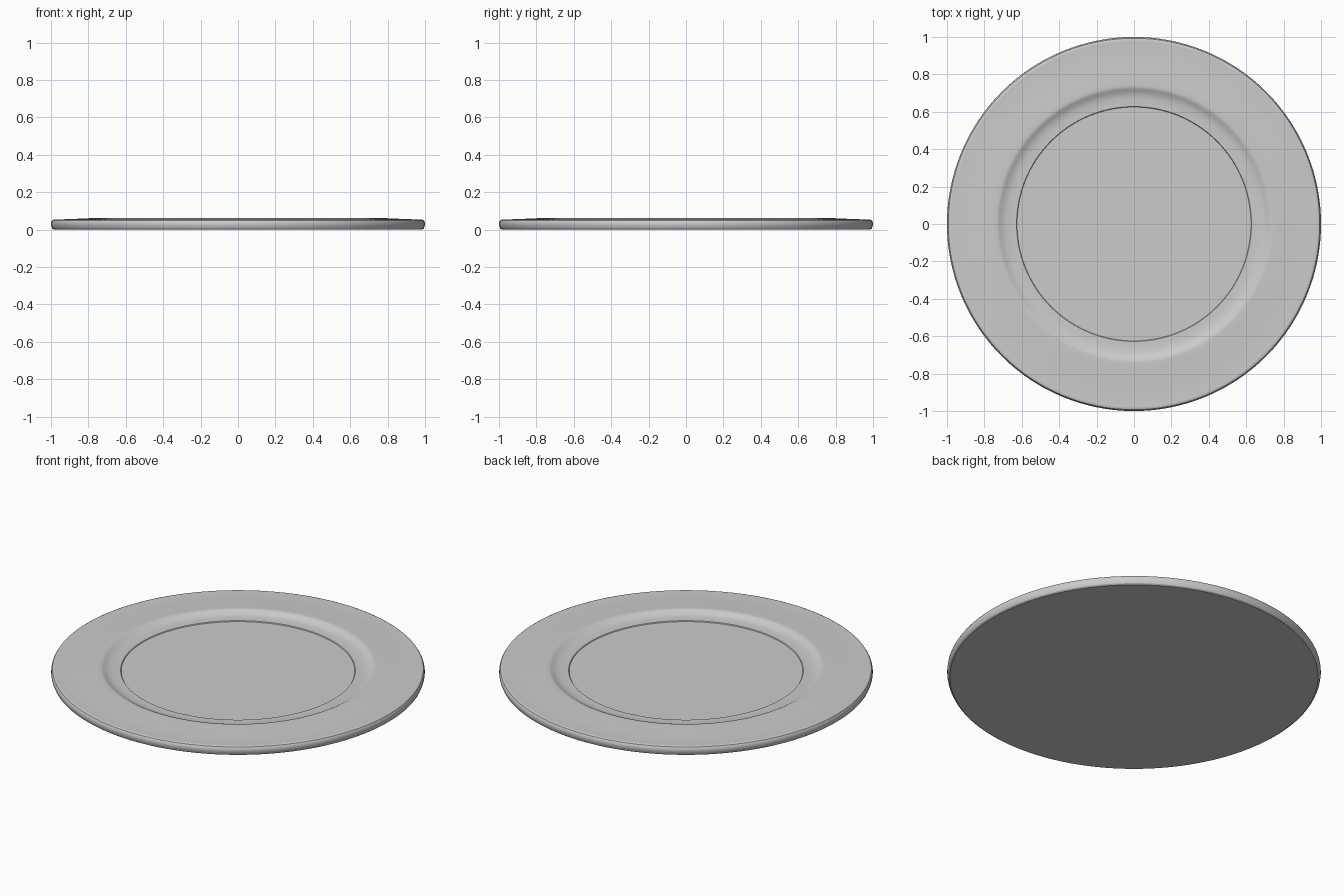
import bpy, bmesh, math

if "Cube" in bpy.data.objects:
    bpy.data.objects.remove(bpy.data.objects["Cube"])

# Half section of the plate (radius, height), bottom centre to top centre
profile = [
    (0, 0), (0.985, 0),                                        # flat underside
    (0.993, 0.006), (0.998, 0.018), (1.0, 0.03),               # outer edge
    (0.998, 0.042), (0.993, 0.050), (0.984, 0.054),            # rounded lip
    (0.978, 0.0535), (0.86, 0.058), (0.76, 0.0625),            # sloping rim
    (0.74, 0.063), (0.73, 0.062), (0.722, 0.059),              # crest
    (0.71, 0.052), (0.695, 0.046), (0.675, 0.042),             # hollow curve
    (0.65, 0.041), (0.628, 0.0405), (0.625, 0.036), (0, 0.036) # step and well
]

# Spin the section around z
bm = bmesh.new()
verts = [bm.verts.new((r, 0, z)) for r, z in profile]
edges = [bm.edges.new(pair) for pair in zip(verts, verts[1:])]
bmesh.ops.spin(bm, geom=verts + edges, cent=(0, 0, 0), axis=(0, 0, 1),
               angle=2 * math.pi, steps=128)
bmesh.ops.remove_doubles(bm, verts=bm.verts, dist=0.0005)
bmesh.ops.recalc_face_normals(bm, faces=bm.faces)
mesh = bpy.data.meshes.new("plate")
bm.to_mesh(mesh)
bm.free()

plate = bpy.data.objects.new("plate", mesh)
bpy.context.collection.objects.link(plate)
bpy.context.view_layer.objects.active = plate
plate.select_set(True)
bpy.ops.object.shade_smooth_by_angle(angle=math.radians(30))
